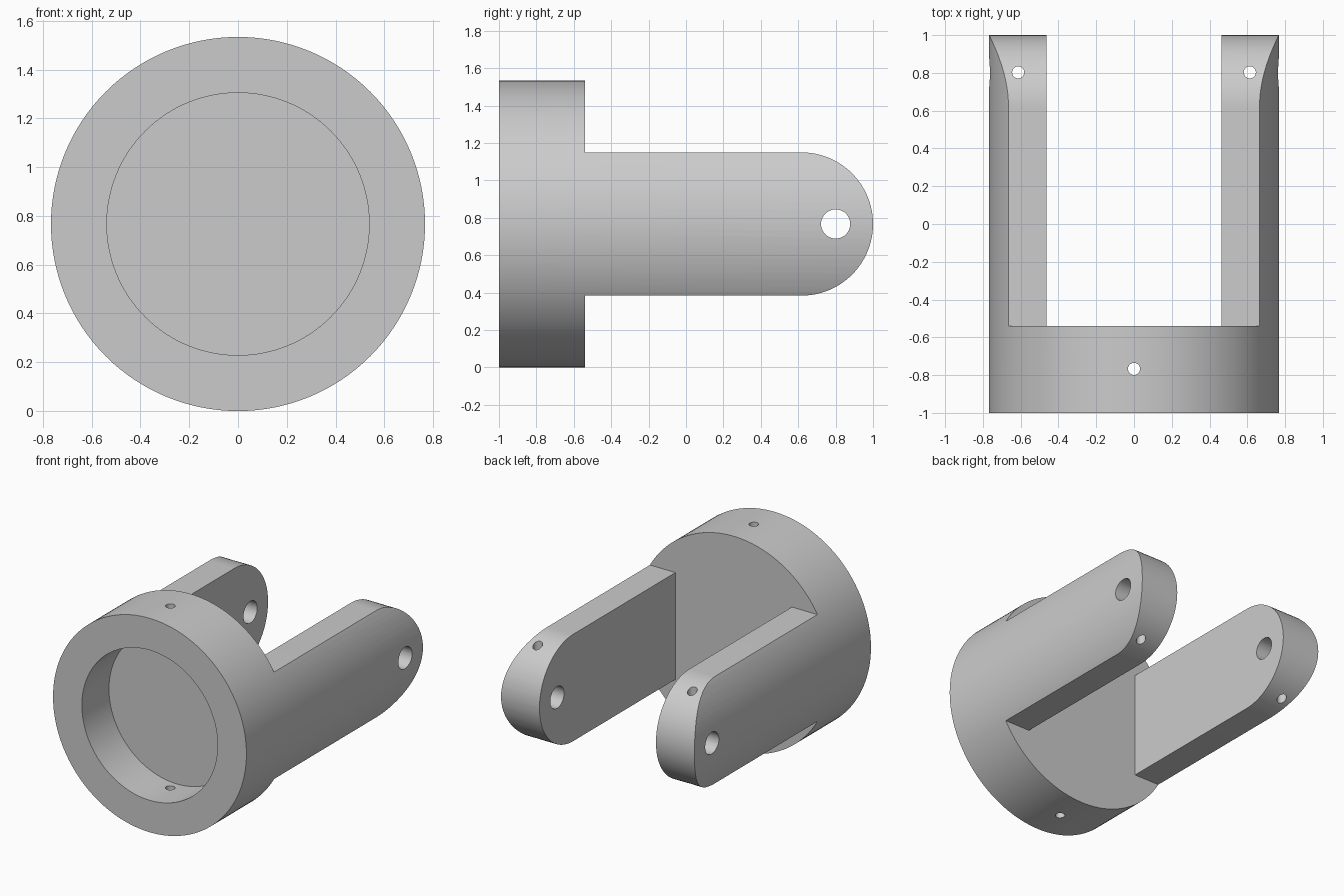
import bpy, bmesh, math
from mathutils import Matrix, Vector

if "Cube" in bpy.data.objects:
    bpy.data.objects.remove(bpy.data.objects["Cube"], do_unlink=True)

R = 0.767          # outer radius, also the height of the axis
SHOULDER = -0.54   # y where the collar ends and the arms begin
ARM = 0.383        # half height of an arm and radius of its tip

grey = bpy.data.materials.new("plain grey")
grey.use_nodes = True
grey.diffuse_color = (0.6, 0.6, 0.6, 1)
grey.node_tree.nodes["Principled BSDF"].inputs["Base Color"].default_value = (0.6, 0.6, 0.6, 1)


def add_object(name, bm):
    bmesh.ops.recalc_face_normals(bm, faces=bm.faces)
    mesh = bpy.data.meshes.new(name)
    bm.to_mesh(mesh)
    bm.free()
    mesh.materials.append(grey)
    obj = bpy.data.objects.new(name, mesh)
    bpy.context.collection.objects.link(obj)
    return obj


def cylinder(name, start, end, radius, sides):
    start, end = Vector(start), Vector(end)
    axis = end - start
    turn = axis.to_track_quat('Z', 'Y').to_matrix().to_4x4()
    bm = bmesh.new()
    bmesh.ops.create_cone(bm, cap_ends=True, segments=sides, radius1=radius, radius2=radius,
                          depth=axis.length, matrix=Matrix.Translation((start + end) / 2) @ turn)
    return add_object(name, bm)


def prism(name, outline, half_width):
    # Extrude a (y, z) outline across x
    bm = bmesh.new()
    face = bm.faces.new([bm.verts.new((-half_width, y, z + R)) for y, z in outline])
    moved = bmesh.ops.extrude_face_region(bm, geom=[face])["geom"]
    bmesh.ops.translate(bm, vec=(2 * half_width, 0, 0),
                        verts=[v for v in moved if isinstance(v, bmesh.types.BMVert)])
    return add_object(name, bm)


# Solid round stock for the collar and both arms
bracket = cylinder("fork_bracket", (0, -1, R), (0, 1.02, R), R, 128)

# Everything outside the round-ended arm outline
arc = [math.radians(90 - 180 * i / 48) for i in range(49)]
outline = [(SHOULDER, ARM)]
outline += [(1 - ARM + ARM * math.cos(a), ARM * math.sin(a)) for a in arc]
outline += [(SHOULDER, -ARM), (SHOULDER, -1), (1.2, -1), (1.2, 1), (SHOULDER, 1)]
cutters = [prism("arm_outline_cutter", outline, 1)]

# Slot between the arms
cutters.append(prism("slot_cutter", [(SHOULDER, -1), (1.2, -1), (1.2, 1), (SHOULDER, 1)], 0.462))

# Front socket, pivot hole and small screw holes
cutters.append(cylinder("socket_cutter", (0, -1.2, R), (0, -0.693, R), 0.538, 128))
cutters.append(cylinder("pivot_cutter", (-1, 0.8, R), (1, 0.8, R), 0.078, 40))
for x, y in ((0, -0.767), (0.613, 0.803), (-0.613, 0.803)):
    cutters.append(cylinder("screw_hole_cutter", (x, y, -0.2), (x, y, 1.8), 0.032, 32))

for cutter in cutters:
    cutter.hide_render = True
    cut = bracket.modifiers.new(cutter.name, 'BOOLEAN')
    cut.operation = 'DIFFERENCE'
    cut.solver = 'EXACT'
    cut.object = cutter

# Apply the cuts, then drop the cutters
bpy.ops.object.select_all(action='DESELECT')
bracket.select_set(True)
bpy.context.view_layer.objects.active = bracket
for name in [m.name for m in bracket.modifiers]:
    bpy.ops.object.modifier_apply(modifier=name)
for cutter in cutters:
    bpy.data.objects.remove(cutter, do_unlink=True)

bpy.ops.object.shade_smooth_by_angle(angle=math.radians(30))
